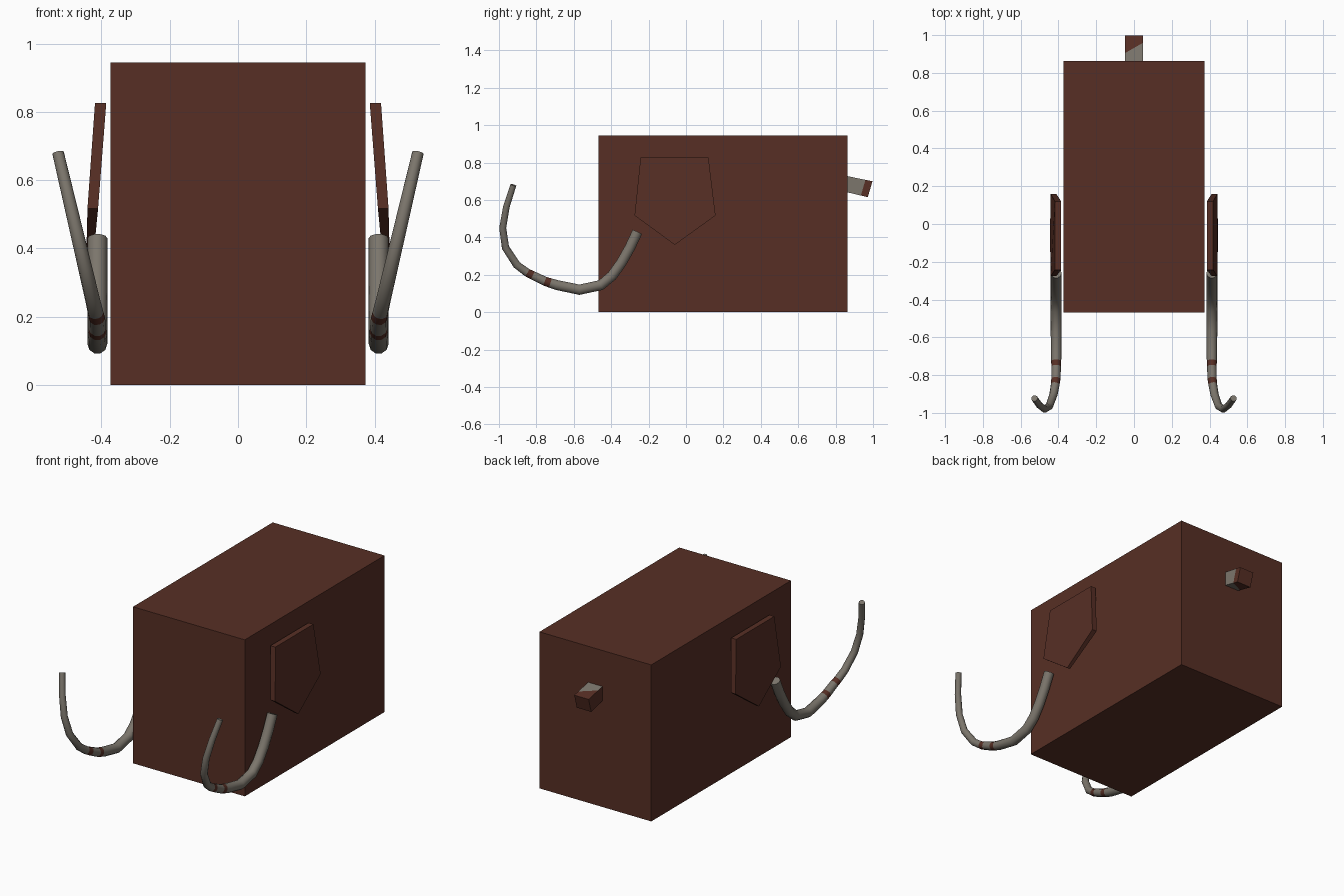
import bpy, bmesh, math
from mathutils import Vector

if "Cube" in bpy.data.objects:
    bpy.data.objects.remove(bpy.data.objects["Cube"])


def material(name, rgb):
    m = bpy.data.materials.new(name)
    m.diffuse_color = (*rgb, 1)
    m.use_nodes = True
    m.node_tree.nodes["Principled BSDF"].inputs["Base Color"].default_value = m.diffuse_color
    return m


BROWN = material("dark brown", (0.095, 0.028, 0.018))
IVORY = material("grey ivory", (0.20, 0.18, 0.15))
GREY = material("tail grey", (0.20, 0.18, 0.15))


def finish(name, bm, mats):
    bmesh.ops.recalc_face_normals(bm, faces=bm.faces)
    me = bpy.data.meshes.new(name)
    bm.to_mesh(me)
    bm.free()
    for m in mats:
        me.materials.append(m)
    ob = bpy.data.objects.new(name, me)
    bpy.context.collection.objects.link(ob)
    return ob


def loft(bm, rings):
    """Skin a list of equal-sized point rings, with end caps."""
    vs = [[bm.verts.new(p) for p in r] for r in rings]
    n = len(vs[0])
    bands = []
    for a, b in zip(vs, vs[1:]):
        bands.append([bm.faces.new((a[i], a[(i + 1) % n], b[(i + 1) % n], b[i]))
                      for i in range(n)])
    bm.faces.new(vs[0])
    bm.faces.new(vs[-1])
    return bands


# body block
bm = bmesh.new()
bmesh.ops.create_cube(bm, size=1)
for v in bm.verts:
    v.co = Vector((v.co.x * 0.746, v.co.y * 1.332 + 0.198, (v.co.z + 0.5) * 0.944))
finish("body", bm, [BROWN])

# tail stub: brown tip split from the grey base by a slanted cut
bm = bmesh.new()
w = 0.048
loft(bm, [[(-w, y1, z1), (w, y1, z1), (w, y0, z0), (-w, y0, z0)]
          for y1, z1, y0, z0 in ((0.82, 0.736, 0.795, 0.657), (0.997, 0.70, 0.972, 0.615))])
a, b = Vector((-w, 0.905, 0.72)), Vector((w, 0.96, 0.709))
normal = (b - a).cross(Vector((0, 0.025, 0.085)))
if normal.y < 0:
    normal.negate()
bmesh.ops.bisect_plane(bm, geom=bm.verts[:] + bm.edges[:] + bm.faces[:],
                       plane_co=a, plane_no=normal)
for f in bm.faces:
    c = f.calc_center_median()
    tip = (c - a).dot(normal) > 0
    f.material_index = 0 if tip or c.x < -w + 0.001 else 1
finish("tail", bm, [BROWN, GREY])

# ear outline (y, z, inner x, outer x)
EAR = [(-0.243, 0.826, 0.386, 0.419), (0.12, 0.826, 0.386, 0.419),
       (0.158, 0.517, 0.410, 0.441), (-0.06, 0.36, 0.425, 0.445),
       (-0.275, 0.517, 0.410, 0.441)]

# tusk centre line (y, z)
PATH = [(-0.26, 0.43), (-0.30, 0.345), (-0.345, 0.265), (-0.395, 0.195), (-0.455, 0.145),
        (-0.57, 0.12), (-0.69, 0.145), (-0.725, 0.156), (-0.755, 0.166), (-0.82, 0.197),
        (-0.85, 0.212), (-0.905, 0.253), (-0.965, 0.345), (-0.98, 0.45),
        (-0.96, 0.565), (-0.923, 0.68)]
STRIPES = (7, 9)
SIDES = 10

for side, s in (("left", -1), ("right", 1)):
    # ear plate
    bm = bmesh.new()
    loft(bm, [[(s * p[k], p[0], p[1]) for p in EAR] for k in (2, 3)])
    finish(side + "_ear", bm, [BROWN])

    # curved tusk, leaning outwards on its rising half
    pts = [Vector((s * (0.412 + (0.235 * max(0, z - 0.19) if i > 8 else 0)), y, z))
           for i, (y, z) in enumerate(PATH)]
    rings = []
    last = len(pts) - 1
    for i, p in enumerate(pts):
        t = (pts[min(i + 1, last)] - pts[max(i - 1, 0)]).normalized()
        u = (Vector((1, 0, 0)) - t * t.x).normalized()
        v = t.cross(u)
        r = 0.029 - 0.012 * max(0, i - 5) / (last - 5)
        rings.append([p + r * (math.cos(q) * u + math.sin(q) * v)
                      for q in (2 * math.pi * k / SIDES for k in range(SIDES))])
    bm = bmesh.new()
    bands = loft(bm, rings)
    for i in STRIPES:
        for f in bands[i]:
            f.material_index = 1
    for f in bm.faces:
        f.smooth = len(f.verts) == 4
    finish(side + "_tusk", bm, [IVORY, BROWN])
